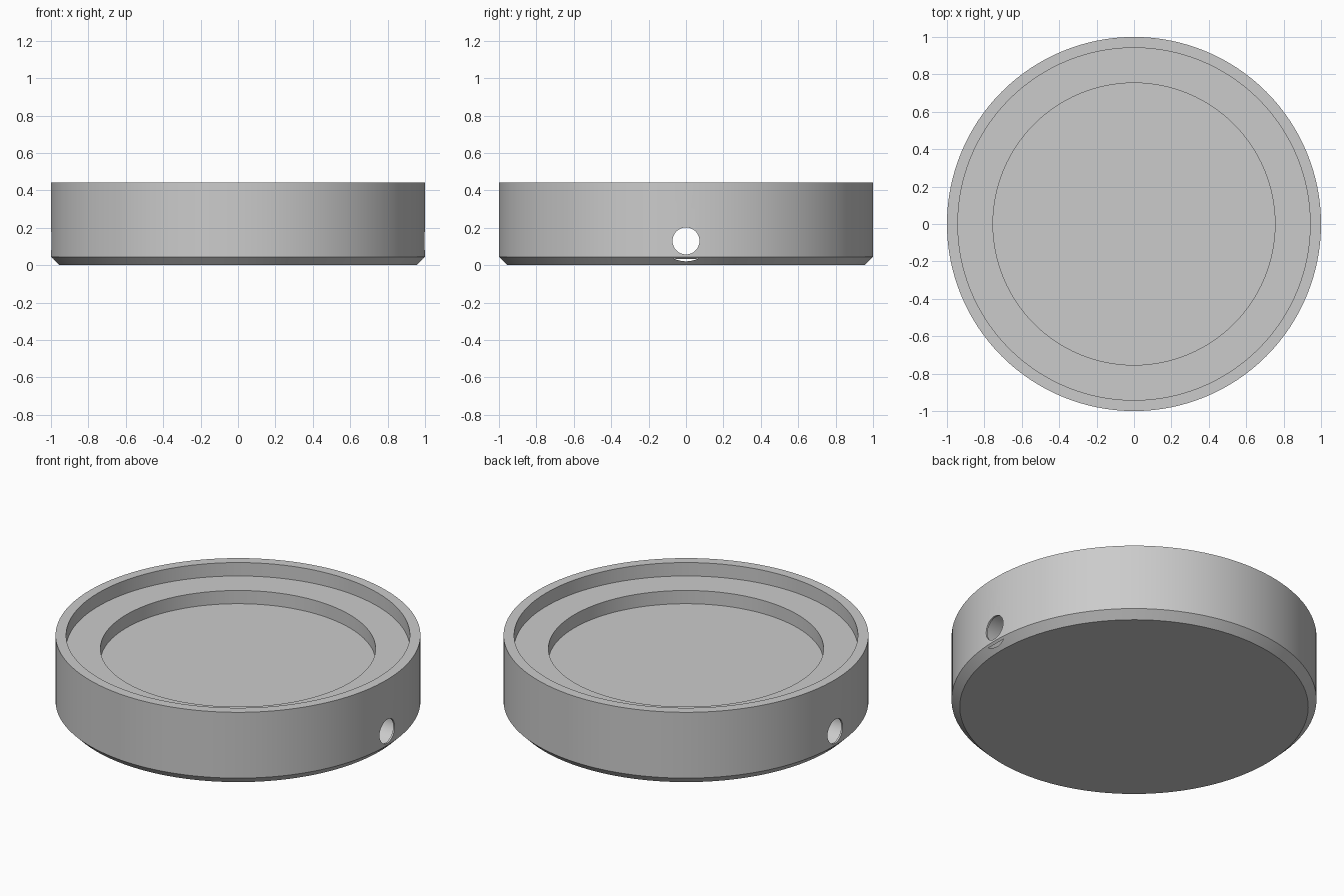
import bpy, bmesh, math
from mathutils import Matrix

cube = bpy.data.objects.get("Cube")
if cube:
    bpy.data.objects.remove(cube, do_unlink=True)

grey = bpy.data.materials.new("light grey")
grey.use_nodes = True
colour = (0.6, 0.6, 0.6, 1)
grey.diffuse_color = colour
grey.node_tree.nodes["Principled BSDF"].inputs["Base Color"].default_value = colour


def add_object(name, bm):
    bmesh.ops.recalc_face_normals(bm, faces=bm.faces)
    mesh = bpy.data.meshes.new(name)
    bm.to_mesh(mesh)
    bm.free()
    mesh.materials.append(grey)
    obj = bpy.data.objects.new(name, mesh)
    bpy.context.collection.objects.link(obj)
    return obj


def lathe(name, profile, sides):
    """Spin a closed (radius, height) outline round z, with flat end caps."""
    bm = bmesh.new()
    rings = [[bm.verts.new((r * math.cos(a), r * math.sin(a), z))
              for a in (math.tau * i / sides for i in range(sides))]
             for r, z in profile]
    for low, high in zip(rings, rings[1:]):
        for i in range(sides):
            j = (i + 1) % sides
            bm.faces.new((low[i], low[j], high[j], high[i]))
    bm.faces.new(rings[0])
    bm.faces.new(rings[-1])
    return add_object(name, bm)


def side_cutter(name, half_y, half_z, length):
    """Elliptical bar along x, used to drill the dish."""
    bm = bmesh.new()
    bmesh.ops.create_cone(bm, cap_ends=True, segments=64,
                          radius1=1, radius2=1, depth=length)
    bm.transform(Matrix.Translation((0, 0, 0.13))
                 @ Matrix.Rotation(math.pi / 2, 4, "Y")
                 @ Matrix.Diagonal((half_z, half_y, 1, 1)))
    obj = add_object(name, bm)
    obj.hide_render = True
    return obj


# Stepped round dish with a chamfered foot
dish = lathe("round_dish", [(0.955, 0), (1, 0.045), (1, 0.443), (0.942, 0.443),
                            (0.942, 0.362), (0.754, 0.362), (0.754, 0.282)], 128)

# Inner tunnel just breaks the chamfer; the side hole opens it at both ends
cutters = [side_cutter("inner_tunnel_cutter", 0.13, 0.109, 1.976),
           side_cutter("side_hole_cutter", 0.072, 0.072, 2.4)]
for cutter in cutters:
    mod = dish.modifiers.new(cutter.name, "BOOLEAN")
    mod.operation = "DIFFERENCE"
    mod.solver = "EXACT"
    mod.object = cutter

# Apply the cuts, then remove the helpers
bpy.context.view_layer.objects.active = dish
dish.select_set(True)
for mod in list(dish.modifiers):
    bpy.ops.object.modifier_apply(modifier=mod.name)
for cutter in cutters:
    bpy.data.objects.remove(cutter, do_unlink=True)
bpy.ops.object.shade_smooth_by_angle(angle=math.radians(30))
